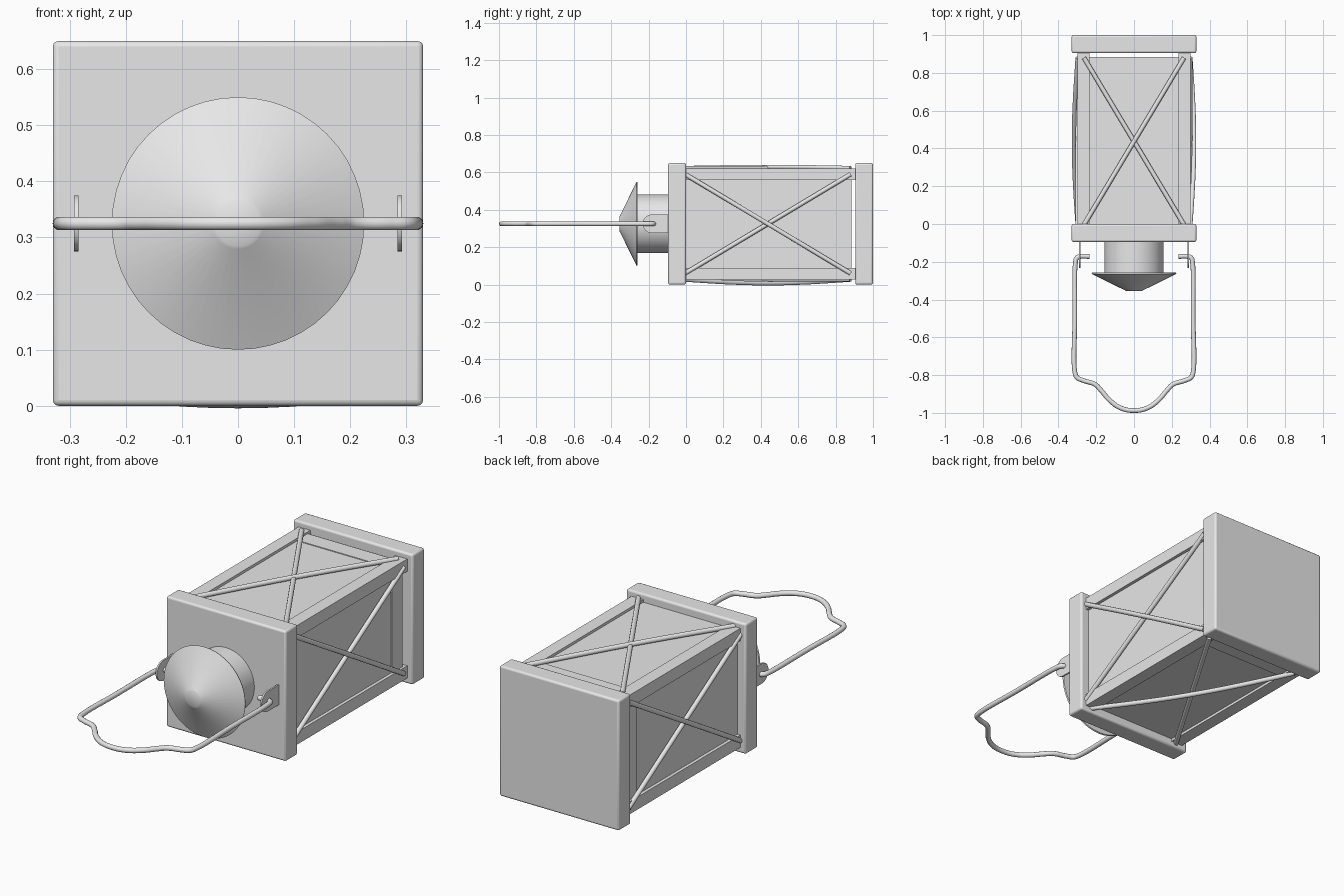
import bpy, bmesh, math
from mathutils import Matrix, Vector

cube = bpy.data.objects.get("Cube")
if cube:
    bpy.data.objects.remove(cube, do_unlink=True)

MID = 0.325          # height of the lantern's long axis
AXIS = Matrix.Translation((0, 0, MID))

metal = bpy.data.materials.new("plain grey")
metal.use_nodes = True
GREY = (0.8, 0.8, 0.8, 1)
metal.diffuse_color = GREY
metal.node_tree.nodes["Principled BSDF"].inputs["Base Color"].default_value = GREY


def add_object(name, data, matrix=AXIS):
    obj = bpy.data.objects.new(name, data)
    bpy.context.collection.objects.link(obj)
    obj.matrix_world = matrix
    data.materials.append(metal)
    return obj


def from_bmesh(name, bm, matrix=AXIS):
    bmesh.ops.recalc_face_normals(bm, faces=bm.faces)
    mesh = bpy.data.meshes.new(name)
    bm.to_mesh(mesh)
    bm.free()
    return add_object(name, mesh, matrix)


def box(name, low, high, matrix=AXIS, bevel=0):
    low, high = Vector(low), Vector(high)
    bm = bmesh.new()
    bmesh.ops.create_cube(bm, size=1)
    bmesh.ops.scale(bm, vec=high - low, verts=bm.verts)
    bmesh.ops.translate(bm, vec=(low + high) / 2, verts=bm.verts)
    obj = from_bmesh(name, bm, matrix)
    if bevel:
        mod = obj.modifiers.new("soft edges", "BEVEL")
        mod.width, mod.segments = bevel, 3
        smooth(obj)
    return obj


def smooth(obj, angle=35):
    bpy.ops.object.select_all(action="DESELECT")
    obj.select_set(True)
    bpy.context.view_layer.objects.active = obj
    bpy.ops.object.shade_smooth_by_angle(angle=math.radians(angle))


def wire(name, points, radius, matrix=AXIS, kind="POLY"):
    curve = bpy.data.curves.new(name, "CURVE")
    curve.dimensions = "3D"
    curve.bevel_depth = radius
    curve.bevel_resolution = 3
    curve.use_fill_caps = True
    curve.resolution_u = 8
    if kind == "BEZIER":
        spline = curve.splines.new("BEZIER")
        spline.bezier_points.add(len(points) - 1)
        for knot, p in zip(spline.bezier_points, points):
            knot.co = p
            knot.handle_left_type = knot.handle_right_type = "AUTO"
    else:
        spline = curve.splines.new("POLY")
        spline.points.add(len(points) - 1)
        for knot, p in zip(spline.points, points):
            knot.co = (*p, 1)
        spline.use_smooth = True
    return add_object(name, curve, matrix)


def lathe(name, profile, steps=48):
    # profile holds (radius, y) pairs, spun about the long axis
    bm = bmesh.new()
    verts = [bm.verts.new((r, y, 0)) for r, y in profile]
    edges = [bm.edges.new(pair) for pair in zip(verts, verts[1:])]
    bmesh.ops.spin(bm, geom=verts + edges, cent=(0, 0, 0), axis=(0, 1, 0),
                   angle=math.tau, steps=steps)
    bmesh.ops.remove_doubles(bm, verts=bm.verts, dist=0.0005)
    obj = from_bmesh(name, bm)
    smooth(obj)
    return obj


# End slabs
box("base_slab", (-0.33, 0.905, -0.325), (0.33, 1, 0.325), bevel=0.01)
box("lid_slab", (-0.33, -0.095, -0.325), (0.33, 0, 0.325), bevel=0.01)

# Corner posts
for sx in (-1, 1):
    for sz in (-1, 1):
        xs, zs = sorted((sx * 0.235, sx * 0.3)), sorted((sz * 0.235, sz * 0.297))
        box("corner_post", (xs[0], -0.01, zs[0]), (xs[1], 0.91, zs[1]))

# Four sides: pane, end rail and a pair of crossed guard rods
for side, name in enumerate(("top", "right", "bottom", "left")):
    turn = AXIS @ Matrix.Rotation(side * math.pi / 2, 4, "Y")
    box(name + "_pane", (-0.24, -0.01, 0.27), (0.24, 0.885, 0.284), turn)
    box(name + "_end_rail", (-0.24, 0.8, 0.275), (0.24, 0.885, 0.288), turn)
    bow = 0.006 if side == 0 else 0.02
    for direction, lift in ((-1, 0), (1, bow)):
        path = []
        for i in range(13):
            t = i / 12
            path.append((direction * (0.53 * t - 0.265), 0.885 * t - 0.005,
                         0.298 + lift * math.sin(math.pi * t)))
        wire(name + "_guard_rod", path, 0.012, turn)

# Chimney and its conical cap
lathe("chimney", [(0.157, -0.09), (0.157, -0.262)])
lathe("chimney_cap", [(0, -0.258), (0.222, -0.258), (0.225, -0.264),
                      (0.046, -0.352), (0.04, -0.356), (0, -0.356)])

# Rounded ears that hold the handle
for sx, name in ((-1, "right_ear"), (1, "left_ear")):
    bm = bmesh.new()
    outline = [(-0.09, -0.05), (-0.09, 0.05)]
    for i in range(17):
        a = math.pi * i / 16
        outline.append((-0.182 - 0.05 * math.sin(a), 0.05 * math.cos(a)))
    face = bm.faces.new([bm.verts.new((sx * 0.288 - 0.004, y, z)) for y, z in outline])
    grown = bmesh.ops.extrude_face_region(bm, geom=[face])["geom"]
    bmesh.ops.translate(bm, vec=(0.008, 0, 0),
                        verts=[v for v in grown if isinstance(v, bmesh.types.BMVert)])
    smooth(from_bmesh(name, bm))

# Carrying handle, mirrored from one half
half = [(0.235, -0.172), (0.285, -0.172), (0.303, -0.18), (0.31, -0.205),
        (0.313, -0.5), (0.313, -0.785), (0.302, -0.812), (0.27, -0.828),
        (0.205, -0.85), (0.175, -0.88), (0.13, -0.932), (0.07, -0.974)]
path = half + [(0, -0.9875)] + [(-x, y) for x, y in reversed(half)]
wire("handle", [(x, y, 0) for x, y in path], 0.0125, kind="BEZIER")
